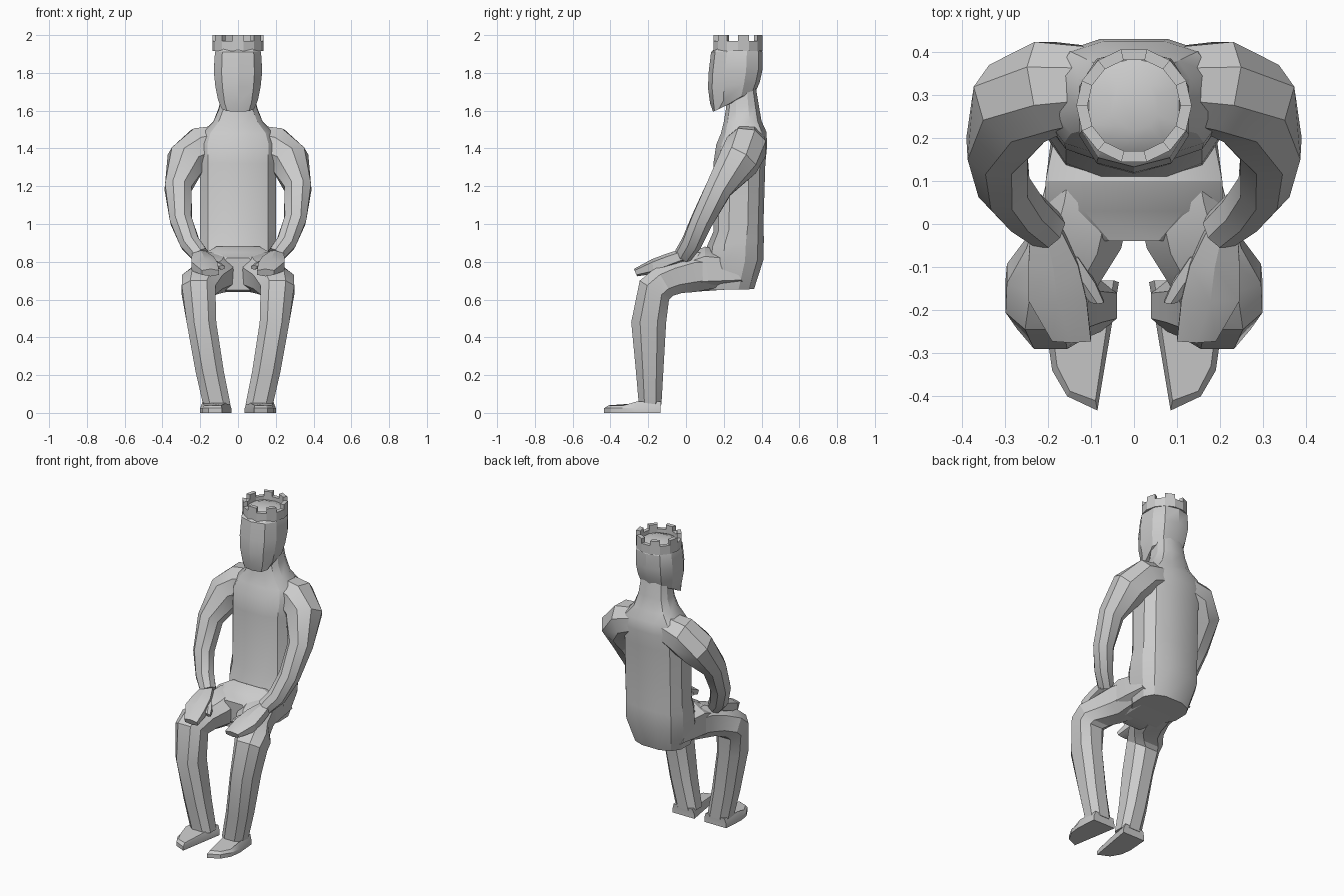
import bpy, bmesh, math
from mathutils import Vector

if "Cube" in bpy.data.objects:
    bpy.data.objects.remove(bpy.data.objects["Cube"])


def finish(name, bm, mirror=False, angle=28):
    bmesh.ops.recalc_face_normals(bm, faces=bm.faces)
    me = bpy.data.meshes.new(name)
    bm.to_mesh(me)
    bm.free()
    ob = bpy.data.objects.new(name, me)
    bpy.context.collection.objects.link(ob)
    bpy.ops.object.select_all(action='DESELECT')
    ob.select_set(True)
    bpy.context.view_layer.objects.active = ob
    bpy.ops.object.shade_smooth_by_angle(angle=math.radians(angle))
    if mirror:
        ob.modifiers.new("Mirror", 'MIRROR')
    return ob


def skin(name, rings, n, mirror=False, power=0.75, angle=28):
    """Loft through rings given as (centre, half vector u, half vector v)."""
    bm = bmesh.new()

    def sq(t):
        return math.copysign(abs(t) ** power, t) if abs(t) > 1e-6 else 0.0
    loops = []
    for c, u, v in rings:
        angs = [2 * math.pi * (i + 0.5) / n for i in range(n)]
        k = sq(math.cos(math.pi / n))  # stretch so the flats reach the limits
        loops.append([bm.verts.new(c + u * sq(math.cos(a)) / k + v * sq(math.sin(a)) / k)
                      for a in angs])
    for a, b in zip(loops, loops[1:]):
        for i in range(n):
            j = (i + 1) % n
            bm.faces.new((a[i], a[j], b[j], b[i]))
    bm.faces.new(loops[0])
    bm.faces.new(loops[-1])
    return finish(name, bm, mirror, angle)


def slices(rows):
    """Rows of x range plus front and back (y, z) points."""
    out = []
    for x0, x1, ya, za, yb, zb in rows:
        a, b = Vector((0, ya, za)), Vector((0, yb, zb))
        out.append(((a + b) / 2 + Vector(((x0 + x1) / 2, 0, 0)),
                    Vector(((x1 - x0) / 2, 0, 0)), (b - a) / 2))
    return out


def centred(rows):
    return slices([(-r[0], *r) for r in rows])


# Torso and neck
skin("torso", centred([
    (.16, .10, .65, .36, .655), (.20, .10, .80, .41, .81), (.20, .11, .88, .412, .92),
    (.20, .145, .96, .41, 1.0), (.20, .145, 1.32, .42, 1.32), (.205, .16, 1.42, .43, 1.42),
    (.185, .185, 1.48, .425, 1.49), (.13, .20, 1.54, .40, 1.545),
    (.10, .21, 1.60, .385, 1.63), (.09, .22, 1.68, .37, 1.72)]), 12, power=.75)

# Lap between torso and thighs
skin("lap", centred([
    (.18, .20, .86, .32, .66), (.205, .10, .88, .10, .645),
    (.205, .03, .85, .03, .64), (.10, -.04, .82, -.03, .65)]), 8, power=.65)

# Legs
skin("leg", slices([
    (.02, .18, .18, .84, .20, .67), (.005, .215, .05, .85, .05, .64),
    (.03, .25, -.07, .81, -.02, .635), (.08, .295, -.16, .77, -.07, .62),
    (.12, .298, -.245, .70, -.09, .60), (.115, .272, -.29, .48, -.105, .48),
    (.075, .225, -.265, .22, -.12, .22), (.04, .185, -.25, .045, -.13, .045)]),
    8, True, power=.8)

# Feet
outline = [(.035, -.135), (.19, -.135), (.20, -.27), (.19, -.34), (.155, -.40), (.085, -.433)]
bm = bmesh.new()
low = [bm.verts.new((x, y, 0)) for x, y in outline]
mid = [bm.verts.new((x, y, .025)) for x, y in outline]
top = [bm.verts.new((.115 + (x - .115) * .85, max(y * .97, -.41),
                     .06 if y > -.3 else .04)) for x, y in outline]
for a, b in ((low, mid), (mid, top)):
    for i in range(6):
        j = (i + 1) % 6
        bm.faces.new((a[i], a[j], b[j], b[i]))
bm.faces.new(low)
bm.faces.new(top)
finish("foot", bm, True)

# Arms: tube along a bent path
path = [(.08, .325, 1.44, .085), (.19, .32, 1.41, .105), (.272, .28, 1.335, .103),
        (.318, .175, 1.19, .07), (.302, .085, 1.02, .058), (.255, .03, .90, .052),
        (.20, -.015, .835, .045)]
pts = [Vector(p[:3]) for p in path]
rings = []
for i, p in enumerate(pts):
    t = (pts[min(i + 1, len(pts) - 1)] - pts[max(i - 1, 0)]).normalized()
    u = Vector((0, 1, 0)).cross(t).normalized()
    rings.append((p, u * path[i][3], t.cross(u) * path[i][3]))
skin("arm", rings, 8, True, power=.95)

# Hands resting on the knees
skin("hand", slices([
    (.17, .24, -.02, .865, .01, .81), (.13, .245, -.10, .84, -.08, .775),
    (.11, .245, -.18, .81, -.17, .74), (.10, .19, -.275, .76, -.26, .725)]), 6, True)
skin("thumb", slices([
    (.13, .20, -.08, .82, -.07, .78), (.09, .14, -.14, .80, -.13, .765),
    (.07, .10, -.185, .78, -.175, .76)]), 6, True)

# Head
skin("head", centred([
    (.085, .145, 1.595, .24, 1.64), (.105, .132, 1.64, .36, 1.69),
    (.12, .122, 1.72, .385, 1.75), (.128, .125, 1.80, .40, 1.82),
    (.122, .138, 1.91, .40, 1.91), (.105, .17, 1.945, .38, 1.945),
    (.055, .22, 1.965, .33, 1.965)]), 10, power=.8, angle=28)

# Crown: closed ring with alternate segments raised
bm = bmesh.new()
N, CY = 14, .275


def ring_point(r, i, z):
    a = 2 * math.pi * (i - .5) / N - math.pi / 2
    return bm.verts.new((r * math.cos(a), CY + r * math.sin(a), z))


for i in range(N):
    h = 2.0 if i % 2 == 0 else 1.97
    v = [ring_point(r, k, z) for z in (1.915, h) for r, k in
         ((.134, i), (.134, i + 1), (.108, i + 1), (.108, i))]
    for f in ((0, 1, 2, 3), (4, 5, 6, 7), (0, 1, 5, 4), (1, 2, 6, 5), (2, 3, 7, 6), (3, 0, 4, 7)):
        bm.faces.new([v[k] for k in f])
finish("crown", bm)
